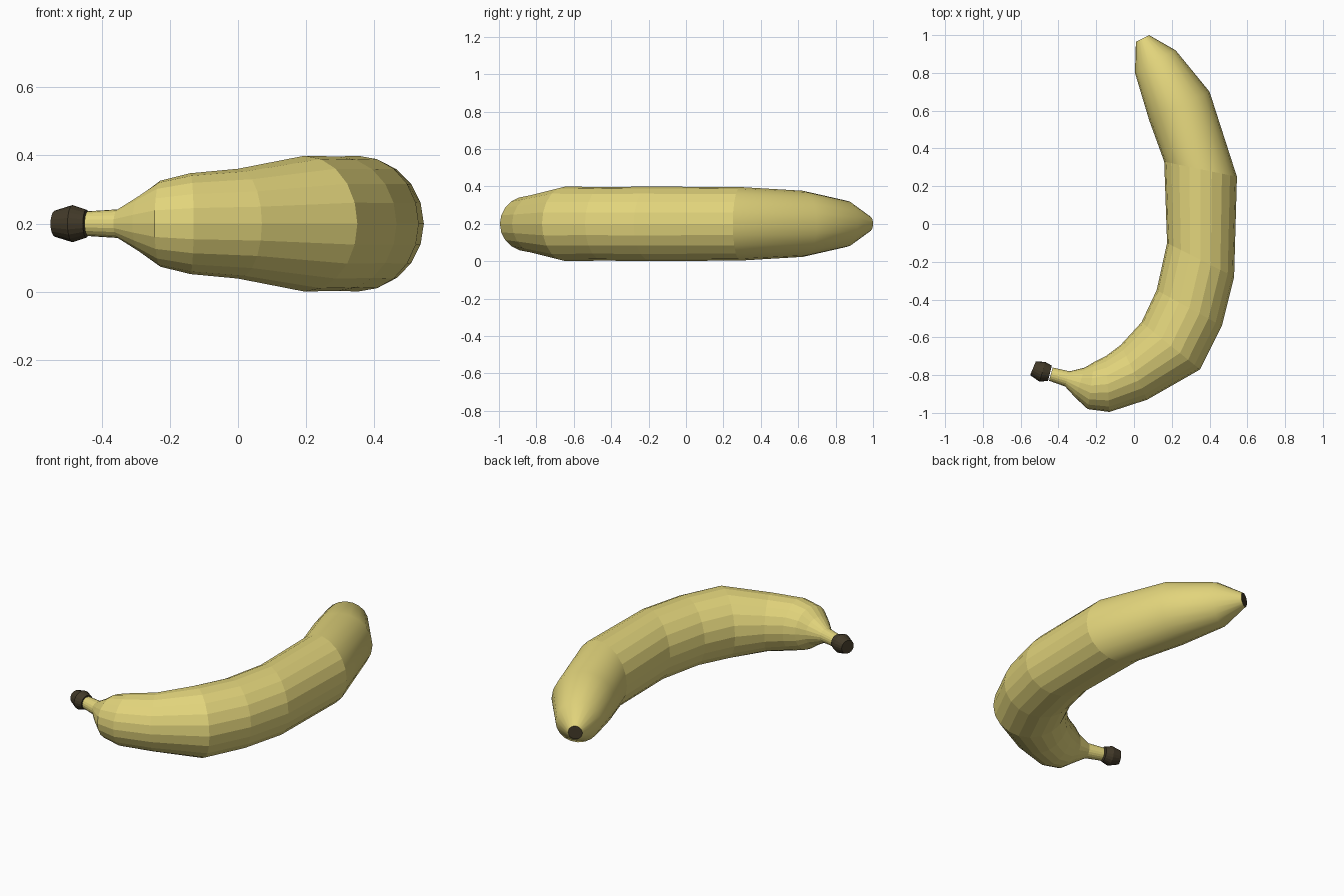
import bpy, bmesh
from math import sin, cos, pi
from mathutils import Vector

if "Cube" in bpy.data.objects:
    bpy.data.objects.remove(bpy.data.objects["Cube"])

SIDES = 20
MID_Z = 0.2


def material(name, rgb):
    m = bpy.data.materials.new(name)
    m.diffuse_color = (*rgb, 1)
    m.use_nodes = True
    m.node_tree.nodes["Principled BSDF"].inputs["Base Color"].default_value = m.diffuse_color
    return m


yellow = material("peel_yellow", (0.76, 0.66, 0.20))
dark = material("dark_brown", (0.055, 0.042, 0.022))


def loft(name, rings, mats, smooth_spans=(), start_mat=0, end_mat=0):
    """Skin circular rings, each given by its inner and outer outline point (plan view)."""
    bm = bmesh.new()
    loops = []
    for xi, yi, xo, yo in rings:
        a, b = Vector((xi, yi, MID_Z)), Vector((xo, yo, MID_Z))
        c, u = (a + b) / 2, (b - a) / 2
        w = Vector((0, 0, u.length))
        loops.append([bm.verts.new(c + u * cos(2 * pi * k / SIDES) + w * sin(2 * pi * k / SIDES))
                      for k in range(SIDES)])
    for i, (p, q) in enumerate(zip(loops, loops[1:])):
        for k in range(SIDES):
            n = (k + 1) % SIDES
            f = bm.faces.new((p[k], p[n], q[n], q[k]))
            f.smooth = i in smooth_spans
    bm.faces.new(loops[0]).material_index = start_mat
    bm.faces.new(loops[-1]).material_index = end_mat
    bmesh.ops.recalc_face_normals(bm, faces=bm.faces)
    me = bpy.data.meshes.new(name)
    bm.to_mesh(me)
    bm.free()
    for m in mats:
        me.materials.append(m)
    ob = bpy.data.objects.new(name, me)
    bpy.context.collection.objects.link(ob)
    return ob


# Curved fruit from blossom tip to neck, with dark tip cap and smooth tip
loft("banana_body", [
    (0.01, 0.965, 0.08, 1.00),
    (0.005, 0.80, 0.22, 0.92),
    (0.08, 0.55, 0.40, 0.70),
    (0.16, 0.33, 0.545, 0.25),
    (0.175, -0.10, 0.53, -0.28),
    (0.12, -0.35, 0.465, -0.54),
    (0.04, -0.52, 0.35, -0.77),
    (-0.07, -0.64, 0.07, -0.93),
    (-0.15, -0.70, -0.13, -0.995),
    (-0.21, -0.73, -0.245, -0.98),
    (-0.26, -0.76, -0.31, -0.92),
    (-0.34, -0.78, -0.365, -0.86),
    (-0.43, -0.76, -0.45, -0.83),
], [yellow, dark], smooth_spans=(0, 1, 2), start_mat=1)

# Dark stem end
loft("stem_end", [
    (-0.435, -0.75, -0.455, -0.83),
    (-0.47, -0.73, -0.50, -0.835),
    (-0.52, -0.728, -0.55, -0.80),
], [dark])
